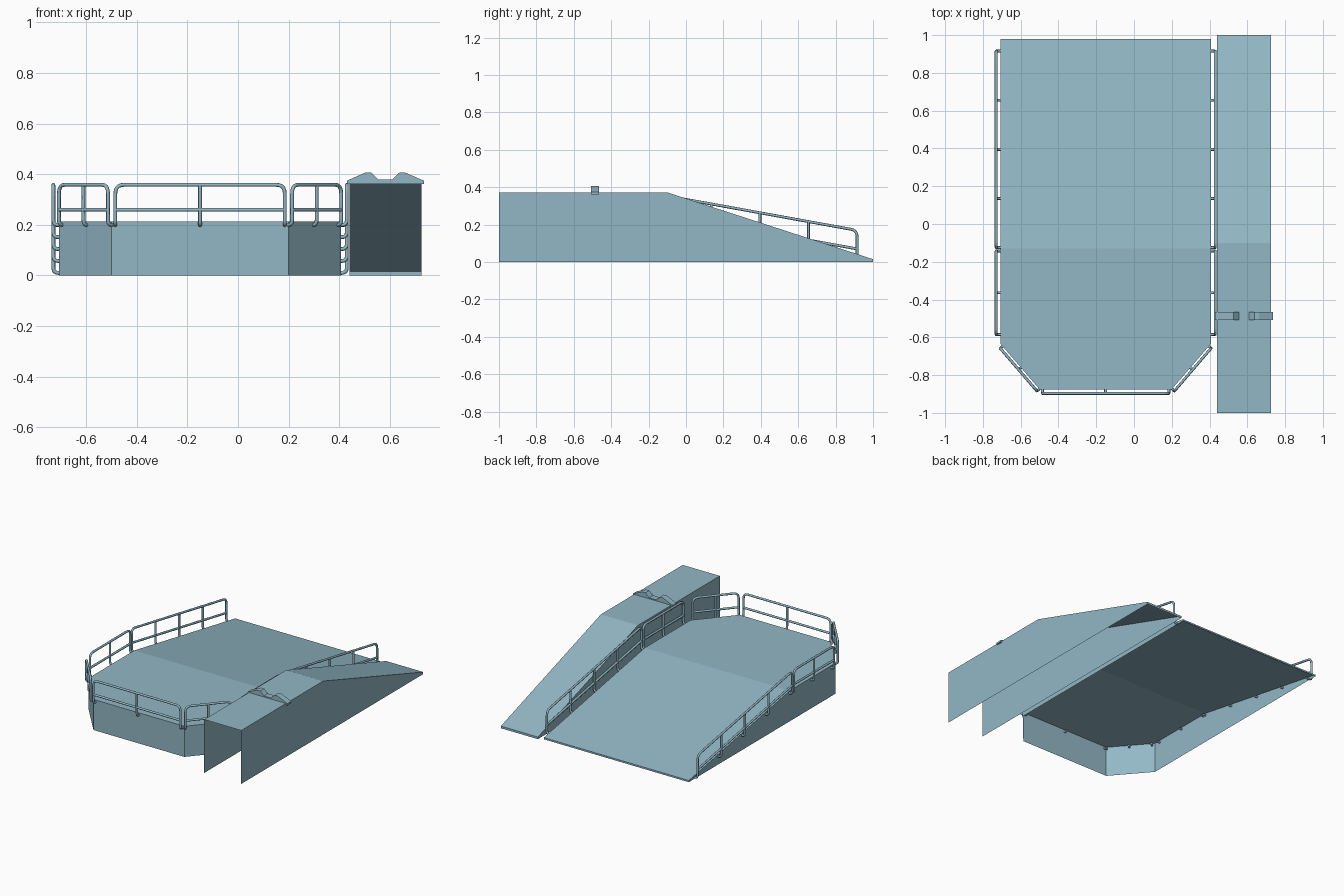
import bpy
from mathutils import Vector

if "Cube" in bpy.data.objects:
    bpy.data.objects.remove(bpy.data.objects["Cube"])

mat = bpy.data.materials.new("blue_grey")
mat.diffuse_color = (0.29, 0.475, 0.56, 1)
mat.use_nodes = True
mat.node_tree.nodes["Principled BSDF"].inputs["Base Color"].default_value = mat.diffuse_color

CX = -0.15          # middle line of the platform
HALF = 0.558        # platform half width
DECK_Z, FOLD, BACK, LIP = 0.213, -0.13, 0.98, 0.012


def mesh_object(name, verts, faces):
    me = bpy.data.meshes.new(name)
    me.from_pydata(verts, [], faces)
    me.materials.append(mat)
    ob = bpy.data.objects.new(name, me)
    bpy.context.collection.objects.link(ob)
    return ob


def deck_height(y):
    if y <= FOLD:
        return DECK_Z
    return DECK_Z + (LIP - DECK_Z) * (y - FOLD) / (BACK - FOLD)


# Platform: open-bottomed shell with clipped front corners and a sloped back
outline = [(CX - HALF, BACK), (CX - HALF, FOLD), (CX - HALF, -0.633), (-0.5, -0.875),
           (0.2, -0.875), (CX + HALF, -0.633), (CX + HALF, FOLD), (CX + HALF, BACK)]
n = len(outline)
verts = [(x, y, deck_height(y)) for x, y in outline] + [(x, y, 0) for x, y in outline]
walls = [(i, i + n, (i + 1) % n + n, (i + 1) % n) for i in range(n)]
mesh_object("platform", verts, walls + [(1, 2, 3, 4, 5, 6), (0, 1, 6, 7)])

# Side ramp: tall narrow shell, open at the front and underneath
profile = [(-1, 0), (-1, 0.372), (-0.1, 0.372), (1, 0.015), (1, 0)]
verts = [(x, y, z) for x in (0.44, 0.725) for y, z in profile]
faces = [(0, 1, 2, 3, 4), (9, 8, 7, 6, 5)]
faces += [(i, i + 5, i + 6, i + 1) for i in (1, 2, 3)]
mesh_object("side_ramp", verts, faces)

# Twin-humped strip across the side ramp
hump = [(0.43, 0.361), (0.43, 0.374), (0.503, 0.406), (0.527, 0.406), (0.555, 0.379),
        (0.61, 0.379), (0.638, 0.406), (0.662, 0.406), (0.735, 0.374), (0.735, 0.361)]
n = len(hump)
verts = [(x, y, z) for y in (-0.508, -0.465) for x, z in hump]
faces = [(i, i + n, (i + 1) % n + n, (i + 1) % n) for i in range(n)]
faces += [tuple(range(n)), tuple(reversed(range(n, 2 * n)))]
mesh_object("humped_strip", verts, faces)


def rounded(points, radii, steps=5):
    """Polyline with its inner corners rounded."""
    pts = [Vector(p) for p in points]
    out = [pts[0]]
    for a, b, c, r in zip(pts, pts[1:], pts[2:], radii):
        p, q = b + (a - b).normalized() * r, b + (c - b).normalized() * r
        for k in range(steps + 1):
            t = k / steps
            out.append(p * (1 - t) ** 2 + b * 2 * t * (1 - t) + q * t * t)
    return out + [pts[-1]]


def railing(name, a, b, posts, inward):
    """Bent tube frame from a to b, with a middle bar and hooked posts."""
    inward = Vector((*inward, 0)).normalized() * 0.04
    a, b = Vector((*a, 0)), Vector((*b, 0))

    def at(t, dz):
        p = a.lerp(b, t)
        # the rail follows a straight line between its end heights
        p.z = deck_height(a.y) * (1 - t) + deck_height(b.y) * t + dz
        return p

    foot, mid, top = -0.014, 0.046, 0.145
    paths = [rounded([at(0, foot) + inward, at(0, foot), at(0, top),
                      at(1, top), at(1, foot), at(1, foot) + inward],
                     [0.02, 0.035, 0.035, 0.02]),
             [at(0, mid), at(1, mid)]]
    for t in posts:
        paths.append(rounded([at(t, foot) + inward, at(t, foot), at(t, top)], [0.02]))

    cu = bpy.data.curves.new(name, 'CURVE')
    cu.dimensions = '3D'
    cu.bevel_depth = 0.0075
    cu.bevel_resolution = 2
    cu.use_fill_caps = True
    for path in paths:
        sp = cu.splines.new('POLY')
        sp.points.add(len(path) - 1)
        for pt, co in zip(sp.points, path):
            pt.co = (*co, 1)
    cu.materials.append(mat)
    ob = bpy.data.objects.new(name, cu)
    bpy.context.collection.objects.link(ob)
    bpy.ops.object.select_all(action='DESELECT')
    ob.select_set(True)
    bpy.context.view_layer.objects.active = ob
    bpy.ops.object.convert(target='MESH')
    bpy.ops.object.shade_smooth_by_angle(angle=0.9)


# Railings: one at the front, then level, sloped and corner ones on both sides
railing("front_railing", (-0.485, -0.897), (0.185, -0.897), [0.5], (0, 1))
for side, s in (("left", -1), ("right", 1)):
    x = CX + s * 0.58
    railing(side + "_level_railing", (x, -0.585), (x, -0.143), [0.5], (-s, 0))
    railing(side + "_sloped_railing", (x, -0.125), (x, 0.915), [0.25, 0.5, 0.75], (-s, 0))
    railing(side + "_corner_railing", (CX + s * 0.364, -0.884), (CX + s * 0.558, -0.658),
            [0.5], (-s * 0.758, 0.652))
